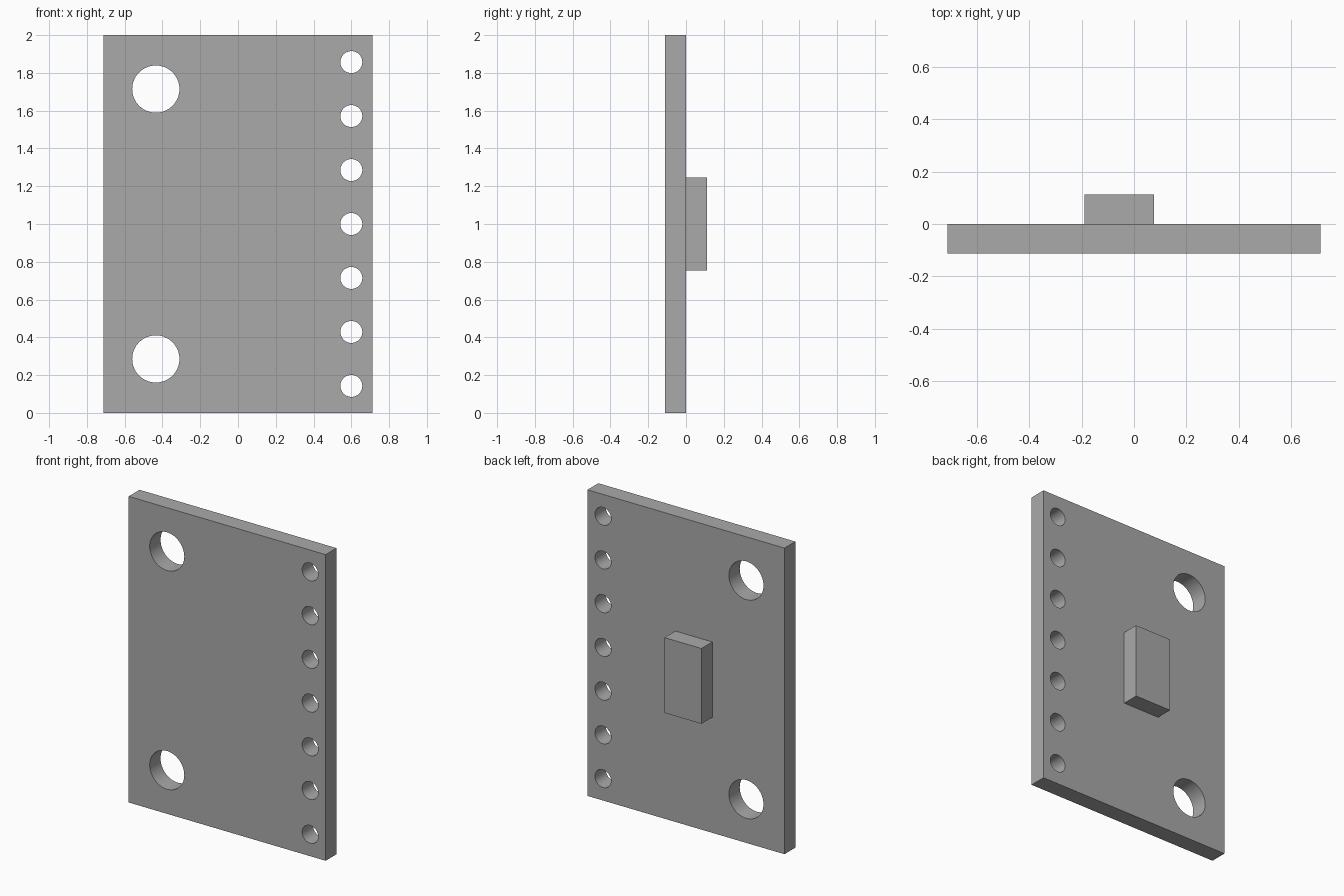
import bpy
import math

cube = bpy.data.objects.get("Cube")
if cube:
    bpy.data.objects.remove(cube, do_unlink=True)

# One plain grey for every part
GREY = (0.4, 0.4, 0.4, 1.0)
grey = bpy.data.materials.new("plain grey")
grey.use_nodes = True
grey.diffuse_color = GREY
grey.node_tree.nodes["Principled BSDF"].inputs["Base Color"].default_value = GREY


def box(name, x, y, z):
    """Box from (min, max) pairs on each axis."""
    bpy.ops.mesh.primitive_cube_add(size=1, location=[sum(r) / 2 for r in (x, y, z)])
    ob = bpy.context.object
    ob.name = name
    ob.scale = [r[1] - r[0] for r in (x, y, z)]
    bpy.ops.object.transform_apply(location=False, rotation=False, scale=True)
    ob.data.materials.append(grey)
    return ob


def drill(target, x, z, radius):
    """Cut a round hole through the target along y."""
    bpy.ops.mesh.primitive_cylinder_add(vertices=64, radius=radius, depth=1,
                                        location=(x, 0, z),
                                        rotation=(math.pi / 2, 0, 0))
    cutter = bpy.context.object
    cutter.data.materials.append(grey)
    mod = target.modifiers.new("hole", 'BOOLEAN')
    mod.operation = 'DIFFERENCE'
    mod.solver = 'EXACT'
    mod.object = cutter
    bpy.ops.object.select_all(action='DESELECT')
    bpy.context.view_layer.objects.active = target
    target.select_set(True)
    bpy.ops.object.modifier_apply(modifier=mod.name)
    bpy.data.objects.remove(cutter, do_unlink=True)


DEPTH = 0.112
PITCH = 2 / 7

# Flat board
board = box("board", (-0.712, 0.712), (-DEPTH, 0), (0, 2))

# Row of small pin holes along the left edge
for i in range(7):
    drill(board, 0.6, PITCH * (i + 0.5), 0.058)

# Two large mounting holes near the right edge
for z in (PITCH, 2 - PITCH):
    drill(board, -0.435, z, 0.125)

bpy.ops.object.shade_smooth_by_angle(angle=math.radians(30))

# Raised chip on the back
box("chip", (-0.19, 0.077), (0, DEPTH), (0.755, 1.247))
